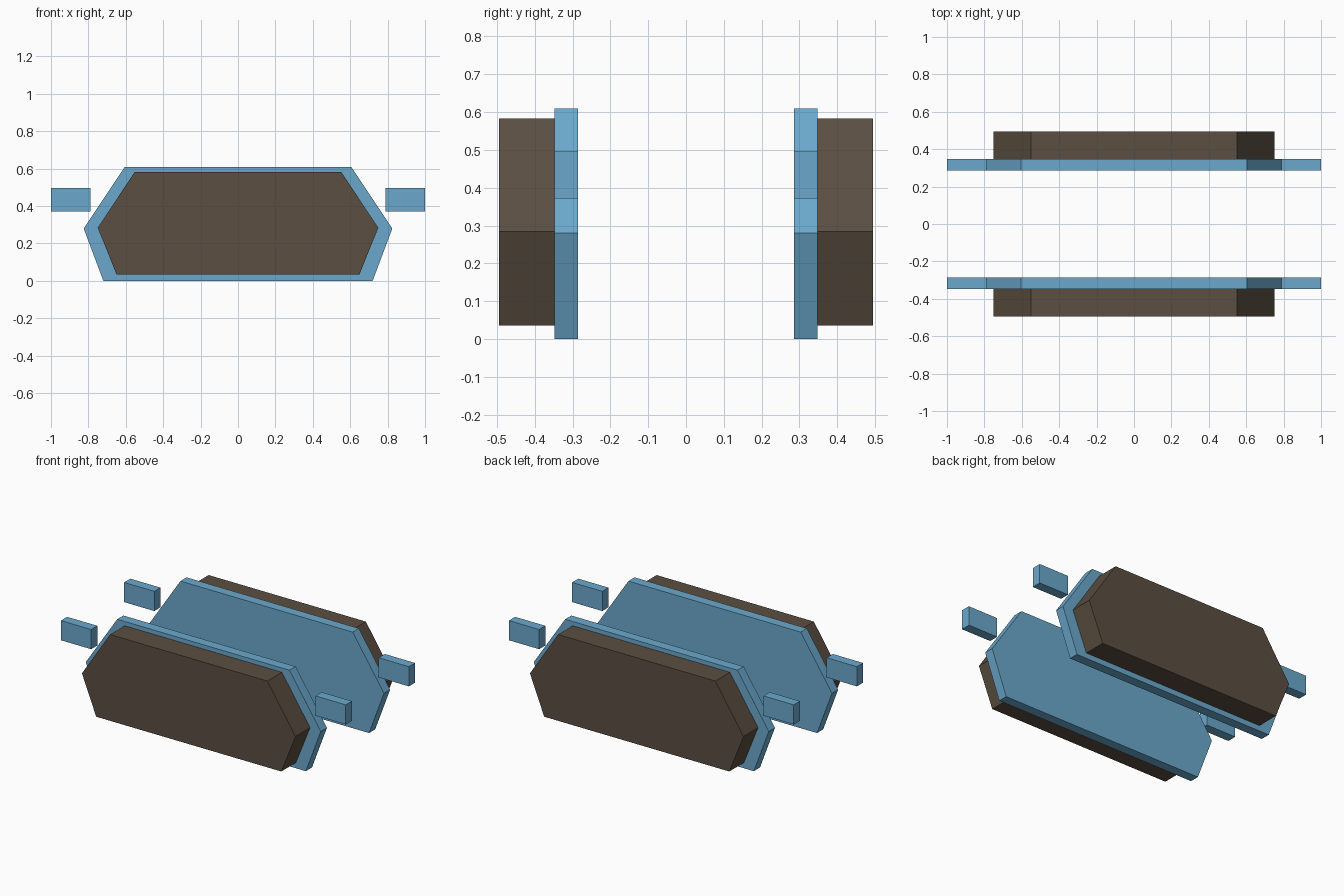
import bpy
import bmesh

cube = bpy.data.objects.get("Cube")
if cube:
    bpy.data.objects.remove(cube, do_unlink=True)


def make_material(name, colour):
    mat = bpy.data.materials.new(name)
    mat.use_nodes = True
    mat.diffuse_color = colour
    bsdf = next(n for n in mat.node_tree.nodes if n.type == 'BSDF_PRINCIPLED')
    bsdf.inputs["Base Color"].default_value = colour
    return mat


blue = make_material("steel_blue", (0.145, 0.395, 0.61, 1))
brown = make_material("dark_brown", (0.105, 0.077, 0.054, 1))


def extrude_profile(name, points, y_near, y_far, mat):
    """Prism from an x-z outline, extruded along y."""
    bm = bmesh.new()
    face = bm.faces.new([bm.verts.new((x, y_near, z)) for x, z in points])
    grown = bmesh.ops.extrude_face_region(bm, geom=[face])["geom"]
    verts = [v for v in grown if isinstance(v, bmesh.types.BMVert)]
    bmesh.ops.translate(bm, verts=verts, vec=(0, y_far - y_near, 0))
    bmesh.ops.recalc_face_normals(bm, faces=bm.faces)
    mesh = bpy.data.meshes.new(name)
    bm.to_mesh(mesh)
    bm.free()
    mesh.materials.append(mat)
    obj = bpy.data.objects.new(name, mesh)
    bpy.context.collection.objects.link(obj)
    return obj


def symmetric(half):
    """Complete a right-hand half outline across x = 0."""
    return half + [(-x, z) for x, z in reversed(half)]


plate_outline = symmetric([(0.72, 0), (0.825, 0.28), (0.605, 0.61)])
track_outline = symmetric([(0.65, 0.035), (0.75, 0.284), (0.552, 0.583)])
INNER, JOINT, OUTER = 0.286, 0.348, 0.494

for side, s in (("front", -1), ("back", 1)):
    # Side plate and the track block on its outer face
    extrude_profile(side + "_side_plate", plate_outline, s * INNER, s * JOINT, blue)
    extrude_profile(side + "_track_block", track_outline, s * JOINT, s * OUTER, brown)
    # Separate lugs beyond both ends of the plate
    for end, d in (("left", 1), ("right", -1)):
        lug = [(d * x, z) for x, z in
               ((0.788, 0.371), (1, 0.371), (1, 0.496), (0.788, 0.496))]
        extrude_profile(f"{side}_{end}_lug", lug, s * INNER, s * JOINT, blue)
